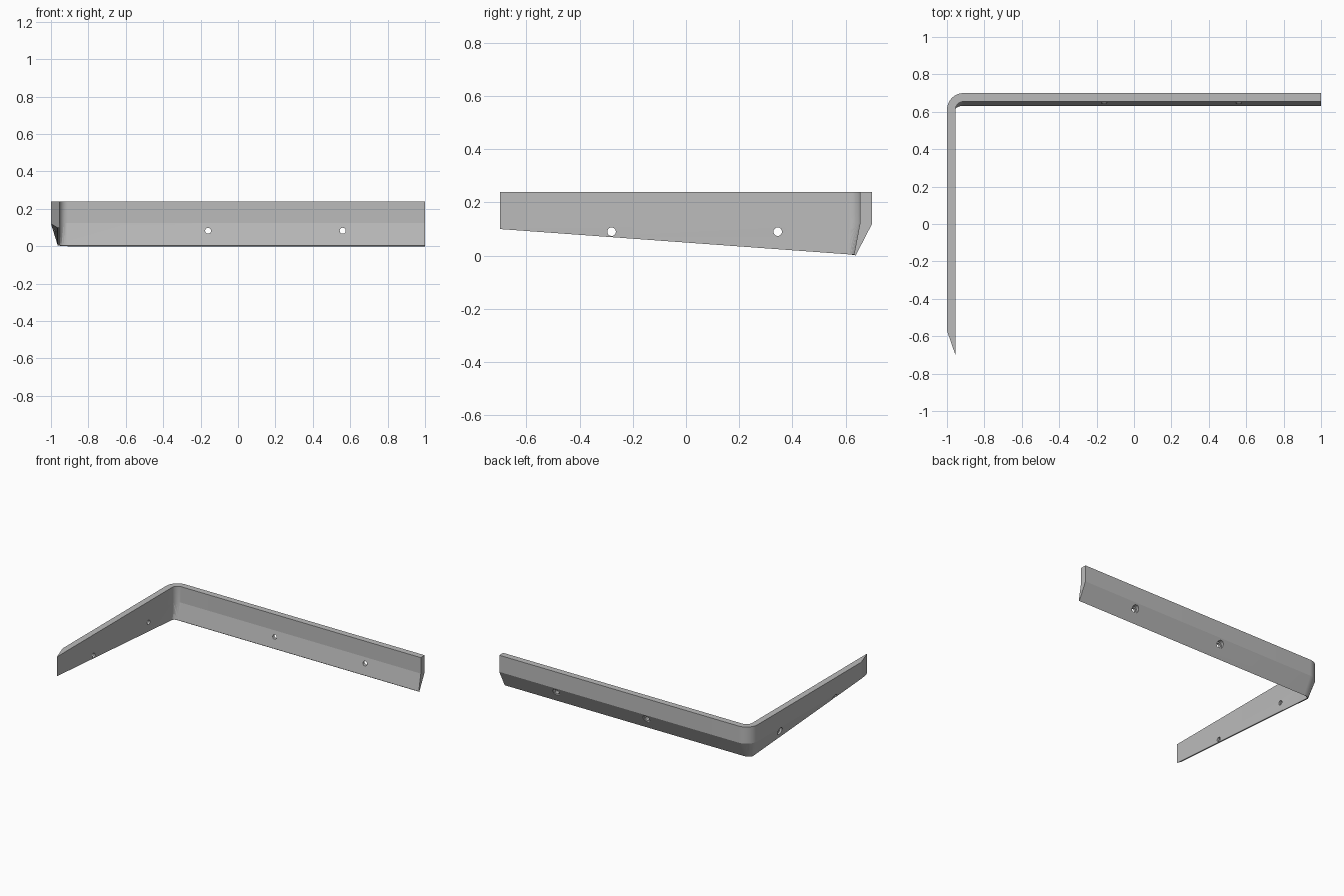
import bpy, bmesh
from math import sin, cos, pi, radians
from mathutils import Matrix

if "Cube" in bpy.data.objects:
    bpy.data.objects.remove(bpy.data.objects["Cube"], do_unlink=True)

grey = bpy.data.materials.new("plain grey")
grey.use_nodes = True
grey.diffuse_color = (0.5, 0.5, 0.5, 1)
grey.node_tree.nodes["Principled BSDF"].inputs["Base Color"].default_value = (0.5, 0.5, 0.5, 1)

CX, CY = -0.91, 0.61        # centre of the rounded corner
# Section points: (distance from centre on short arm, on long arm, z short, z long)
SECTION = [(0.045, 0.045, 0.24, 0.24), (0.045, 0.045, 0.125, 0.125),
           (0.045, 0.022, 0.005, 0.005), (0.054, 0.028, 0.005, 0.0),
           (0.09, 0.09, 0.12, 0.12), (0.09, 0.09, 0.24, 0.24)]


def corner_ring(t):
    a = t * pi / 2
    return [(CX - rx * cos(a), CY + ry * sin(a), z0 + (z1 - z0) * t)
            for rx, ry, z0, z1 in SECTION]


def tip_ring():
    # bevelled end of the short arm, its lower edge raised
    ring = []
    for i, (rx, _, z, _) in enumerate(SECTION):
        y = -0.70 + 0.13 * (rx - 0.045) / 0.045
        if i in (2, 3):
            z = 0.10 - 0.0725 * (y + 0.70)
        elif i == 1:
            z = 0.125
        ring.append((CX - rx, y, z))
    return ring


# Angled strip, lofted from the bevelled tip round the corner to the far end
STEPS = 16
rings = [tip_ring()] + [corner_ring(i / STEPS) for i in range(STEPS + 1)]
rings.append([(1.0, y, z) for _, y, z in rings[-1]])
bm = bmesh.new()
loops = [[bm.verts.new(p) for p in ring] for ring in rings]
for a, b in zip(loops, loops[1:]):
    for i in range(len(a)):
        j = (i + 1) % len(a)
        bm.faces.new((a[i], a[j], b[j], b[i]))
bm.faces.new(loops[0])
bm.faces.new(loops[-1])
bmesh.ops.triangulate(bm, faces=bm.faces[:])
bmesh.ops.recalc_face_normals(bm, faces=bm.faces[:])
mesh = bpy.data.meshes.new("angled_strip")
bm.to_mesh(mesh)
bm.free()
strip = bpy.data.objects.new("angled_strip", mesh)
bpy.context.collection.objects.link(strip)
mesh.materials.append(grey)


def drill(name, centre, radius, depth, axis):
    bm = bmesh.new()
    turn = Matrix.Rotation(pi / 2, 4, axis)
    bmesh.ops.create_cone(bm, cap_ends=True, segments=32, radius1=radius, radius2=radius,
                          depth=depth, matrix=Matrix.Translation(centre) @ turn)
    me = bpy.data.meshes.new(name)
    bm.to_mesh(me)
    bm.free()
    cutter = bpy.data.objects.new(name, me)
    cutter.hide_render = True
    bpy.context.collection.objects.link(cutter)
    me.materials.append(grey)
    mod = strip.modifiers.new(name, "BOOLEAN")
    mod.operation = "DIFFERENCE"
    mod.solver = "EXACT"
    mod.object = cutter
    return cutter


# Screw holes with wider recesses on the outer side
cutters = []
for x in (-0.16, 0.56):
    cutters.append(drill("long_arm_hole", (x, 0.66, 0.083), 0.016, 0.3, "X"))
    cutters.append(drill("long_arm_recess", (x, 0.766, 0.083), 0.026, 0.2, "X"))
for y in (-0.28, 0.345):
    cutters.append(drill("short_arm_hole", (-0.97, y, 0.09), 0.016, 0.3, "Y"))
    cutters.append(drill("short_arm_recess", (-1.071, y, 0.09), 0.026, 0.2, "Y"))

# Apply the cuts and drop the cutters
bpy.context.view_layer.objects.active = strip
strip.select_set(True)
for mod in list(strip.modifiers):
    bpy.ops.object.modifier_apply(modifier=mod.name)
for cutter in cutters:
    bpy.data.objects.remove(cutter, do_unlink=True)

# Smooth round the corner, crisp at the folds
bpy.ops.object.shade_smooth_by_angle(angle=radians(10))
